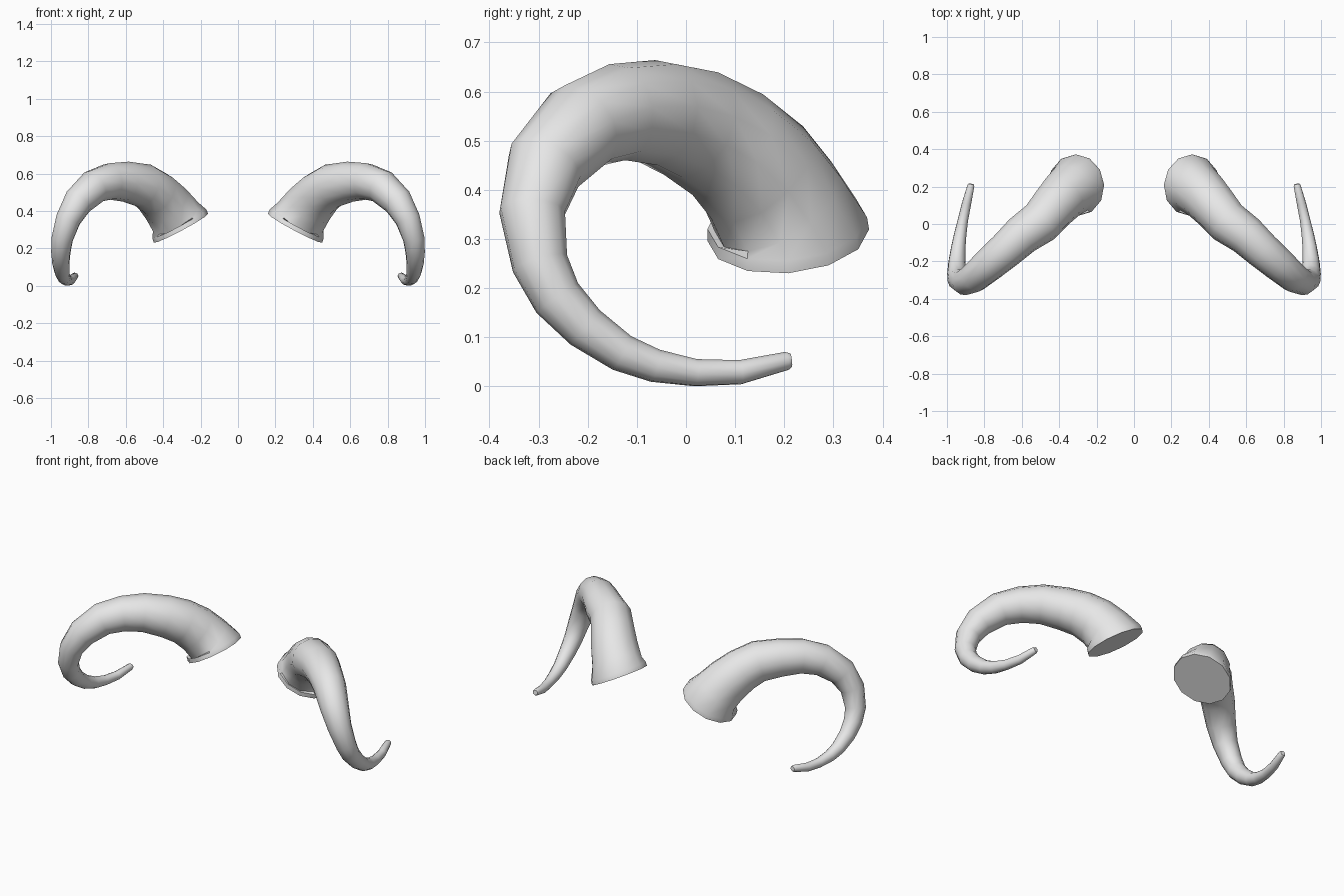
import bpy, bmesh, math
from mathutils import Vector

cube = bpy.data.objects.get("Cube")
if cube:
    bpy.data.objects.remove(cube, do_unlink=True)

SIDES = 12

# Horn centre line from base to tip: x, y, z, radius
PATH = [
    (.305, .208, .308, .165), (.314, .206, .332, .163), (.335, .187, .37, .143),
    (.383, .145, .435, .134), (.437, .085, .492, .125), (.50, .01, .535, .118),
    (.60, -.06, .557, .108), (.685, -.14, .558, .099), (.77, -.213, .53, .092),
    (.855, -.287, .45, .081), (.908, -.313, .355, .068), (.94, -.297, .25, .058),
    (.947, -.262, .18, .052), (.947, -.205, .12, .046), (.94, -.13, .068, .039),
    (.93, -.062, .042, .034), (.915, .02, .028, .028), (.895, .11, .029, .025),
    (.872, .205, .052, .019), (.871, .214, .053, .014),
]

horn_grey = bpy.data.materials.new("horn_grey")
horn_grey.use_nodes = True
horn_grey.diffuse_color = (.8, .8, .8, 1)
horn_grey.node_tree.nodes["Principled BSDF"].inputs["Base Color"].default_value = (.8, .8, .8, 1)


def make_horn(name, side):
    centres = [Vector((side * x, y, z)) for x, y, z, r in PATH]
    base_dir = Vector((side * .47, -.08, .88)).normalized()
    tangent = base_dir
    across = Vector((0, 1, 0))
    bm = bmesh.new()
    rings = []
    # Sweep a ring along the path, carrying its frame without twist
    for i, centre in enumerate(centres):
        if i < 2:
            new_tangent = base_dir
        else:
            after = centres[min(i + 1, len(centres) - 1)]
            new_tangent = (after - centres[i - 1]).normalized()
        across = tangent.rotation_difference(new_tangent) @ across
        tangent = new_tangent
        across = (across - tangent * across.dot(tangent)).normalized()
        up = tangent.cross(across)
        ring = []
        for k in range(SIDES):
            a = math.tau * k / SIDES
            offset = across * math.cos(a) + up * math.sin(a)
            ring.append(bm.verts.new(centre + offset * PATH[i][3]))
        rings.append(ring)
    for lower, upper in zip(rings, rings[1:]):
        for k in range(SIDES):
            n = (k + 1) % SIDES
            bm.faces.new((lower[k], lower[n], upper[n], upper[k]))
    # Flat base and tip
    bm.faces.new(rings[0][::-1])
    bm.faces.new(rings[-1])
    bmesh.ops.recalc_face_normals(bm, faces=bm.faces)
    mesh = bpy.data.meshes.new(name)
    bm.to_mesh(mesh)
    bm.free()
    mesh.materials.append(horn_grey)
    horn = bpy.data.objects.new(name, mesh)
    bpy.context.collection.objects.link(horn)
    bpy.ops.object.select_all(action='DESELECT')
    horn.select_set(True)
    bpy.context.view_layer.objects.active = horn
    bpy.ops.object.shade_smooth_by_angle(angle=math.radians(50))


make_horn("left_horn", 1)
make_horn("right_horn", -1)
